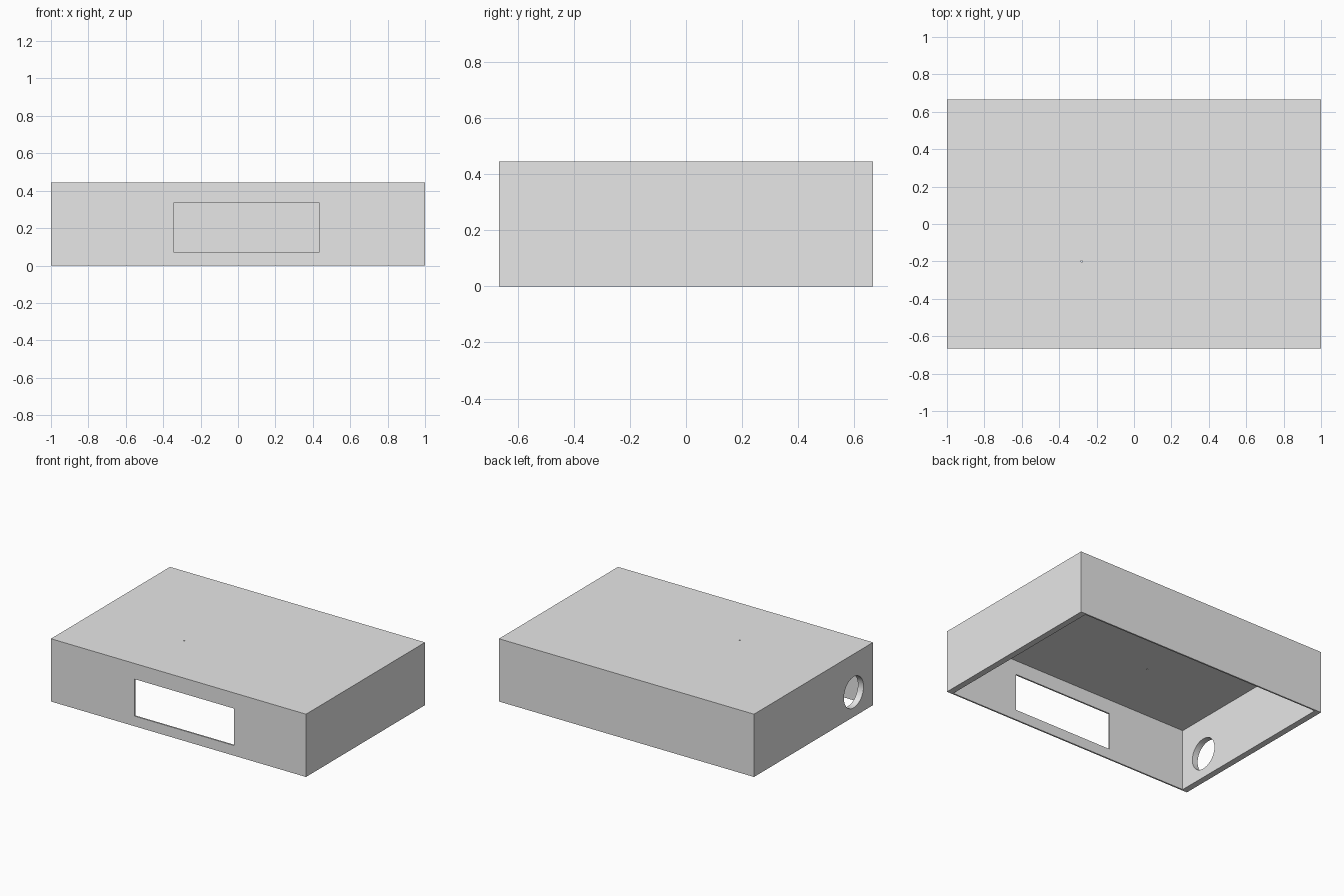
import bpy
import math

cube = bpy.data.objects.get("Cube")
if cube:
    bpy.data.objects.remove(cube, do_unlink=True)

W, D, H = 2.0, 1.333, 0.445     # outer size
SIDE, THIN = 0.044, 0.011       # end wall, and front/back/top thickness

grey = bpy.data.materials.new("light grey")
grey.use_nodes = True
grey.diffuse_color = (0.8, 0.8, 0.8, 1)
grey.node_tree.nodes["Principled BSDF"].inputs["Base Color"].default_value = (0.8, 0.8, 0.8, 1)


def box(name, lo, hi):
    mid = [(a + b) / 2 for a, b in zip(lo, hi)]
    bpy.ops.mesh.primitive_cube_add(size=1, location=mid)
    ob = bpy.context.object
    ob.name = name
    ob.scale = [b - a for a, b in zip(lo, hi)]
    bpy.ops.object.transform_apply(location=True, rotation=True, scale=True)
    ob.data.materials.append(grey)
    return ob


def cylinder(name, radius, depth, loc, rot=(0, 0, 0), sides=48):
    bpy.ops.mesh.primitive_cylinder_add(vertices=sides, radius=radius, depth=depth,
                                        location=loc, rotation=rot)
    ob = bpy.context.object
    ob.name = name
    ob.data.materials.append(grey)
    return ob


def cut(target, cutter):
    cutter.hide_render = True
    mod = target.modifiers.new("cut", 'BOOLEAN')
    mod.operation = 'DIFFERENCE'
    mod.solver = 'EXACT'
    mod.object = cutter
    bpy.context.view_layer.objects.active = target
    bpy.ops.object.modifier_apply(modifier=mod.name)
    bpy.data.objects.remove(cutter, do_unlink=True)


# Case shell, open underneath
case = box("case_shell", (-W / 2, -D / 2, 0), (W / 2, D / 2, H))
cut(case, box("cavity", (-W / 2 + SIDE, -D / 2 + THIN, -0.1),
              (W / 2 - SIDE, D / 2 - THIN, H - THIN)))

# Front window
cut(case, box("window_cutter", (-0.345, -D / 2 - 0.1, 0.072), (0.435, -D / 2 + 0.1, 0.334)))

# Round port in the right end wall
cut(case, cylinder("port_cutter", 0.11, 0.2, (-W / 2, -0.45, 0.174), (0, math.pi / 2, 0)))

# Pinhole in the top
cut(case, cylinder("pinhole_cutter", 0.005, 0.1, (-0.28, -0.2, H), sides=12))

# Smooth the round port while keeping the case edges sharp
bpy.ops.object.select_all(action='DESELECT')
case.select_set(True)
bpy.context.view_layer.objects.active = case
bpy.ops.object.shade_smooth_by_angle(angle=math.radians(30))
